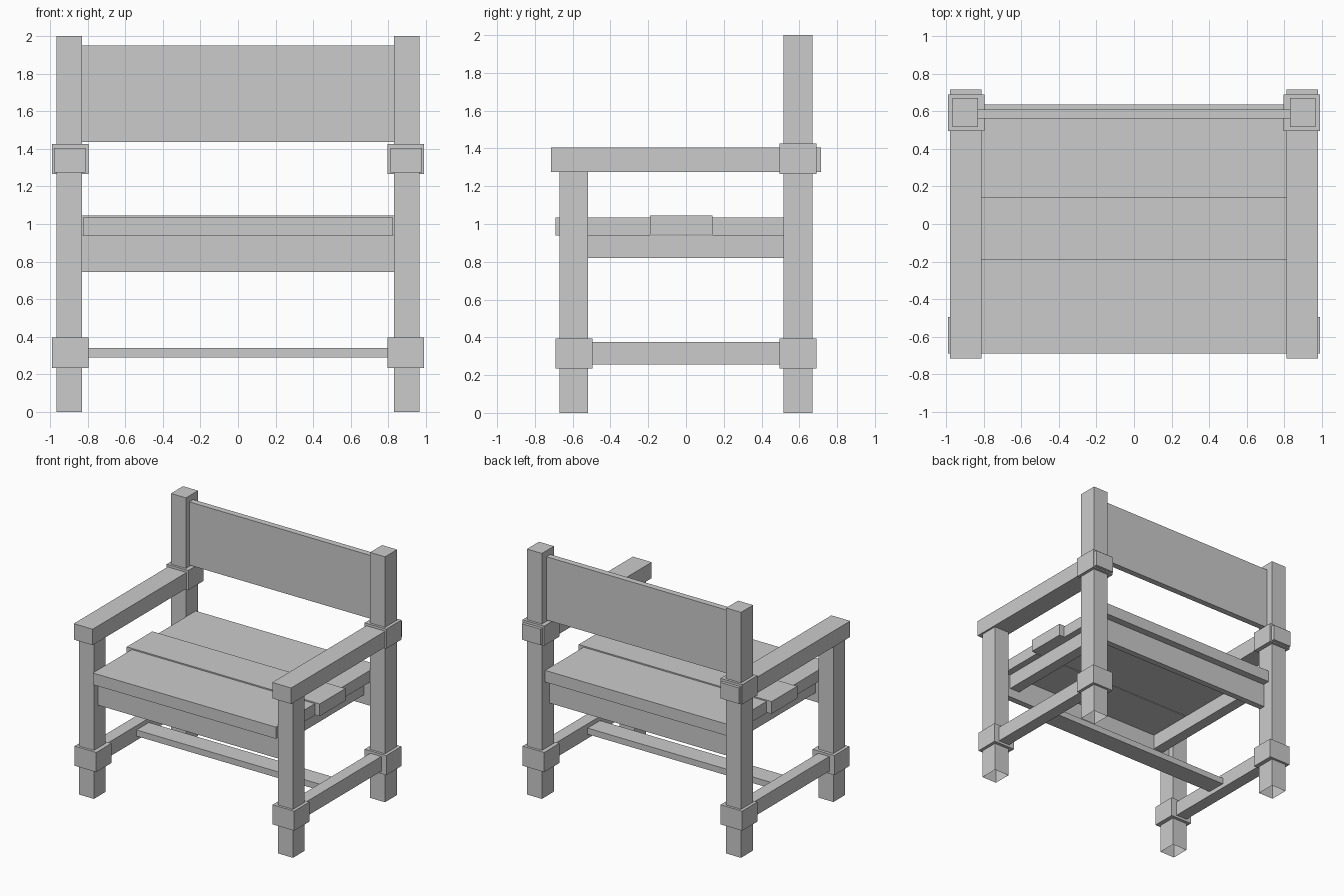
import bpy, bmesh

if "Cube" in bpy.data.objects:
    bpy.data.objects.remove(bpy.data.objects["Cube"])


def box(name, x, y, z, open_bottom=False):
    """Axis-aligned box from (min, max) pairs."""
    bm = bmesh.new()
    bmesh.ops.create_cube(bm, size=1)
    for v in bm.verts:
        v.co = [r[0] if c < 0 else r[1] for c, r in zip(v.co, (x, y, z))]
    bm.normal_update()
    if open_bottom:
        low = [f for f in bm.faces if f.normal.z < -0.9]
        bmesh.ops.delete(bm, geom=low, context='FACES_ONLY')
    mesh = bpy.data.meshes.new(name)
    bm.to_mesh(mesh)
    bm.free()
    ob = bpy.data.objects.new(name, mesh)
    bpy.context.collection.objects.link(ob)
    return ob


def pair(name, x, y, z, **kw):
    """Box on the right side, mirrored to the left."""
    ob = box(name, x, y, z, **kw)
    ob.modifiers.new("mirror", 'MIRROR').use_axis[0] = True
    return ob


LEG_X = (0.83, 0.965)
COLLAR_X = (0.795, 0.99)
INNER = (-0.83, 0.83)

# Legs
pair("front_leg", LEG_X, (-0.67, -0.52), (0, 1.28), open_bottom=True)
pair("back_leg", LEG_X, (0.515, 0.67), (0, 2.0), open_bottom=True)

# Collars around the leg joints
pair("front_lower_collar", COLLAR_X, (-0.69, -0.495), (0.235, 0.395))
pair("back_lower_collar", COLLAR_X, (0.495, 0.69), (0.235, 0.395))
pair("back_upper_collar", COLLAR_X, (0.495, 0.69), (1.265, 1.425))

# Armrests
pair("armrest", (0.81, 0.98), (-0.715, 0.715), (1.275, 1.405))

# Lower stretchers
pair("side_stretcher", (0.845, 0.945), (-0.55, 0.55), (0.255, 0.375))
box("cross_stretcher", (-0.87, 0.87), (-0.1, 0.06), (0.29, 0.34))

# Seat frame
pair("seat_rail", (0.68, 0.77), (-0.57, 0.53), (0.82, 0.94))
box("front_apron", INNER, (-0.62, -0.57), (0.745, 0.94))
box("back_apron", INNER, (0.525, 0.575), (0.745, 0.94))

# Seat planks, the middle one longer and slightly raised
box("front_seat_plank", (-0.825, 0.825), (-0.69, -0.19), (0.94, 1.035))
box("middle_seat_plank", (-0.87, 0.87), (-0.19, 0.14), (0.945, 1.045))
box("back_seat_plank", (-0.825, 0.825), (0.14, 0.635), (0.94, 1.035))

# Backrest
box("backrest", INNER, (0.56, 0.61), (1.435, 1.95))
